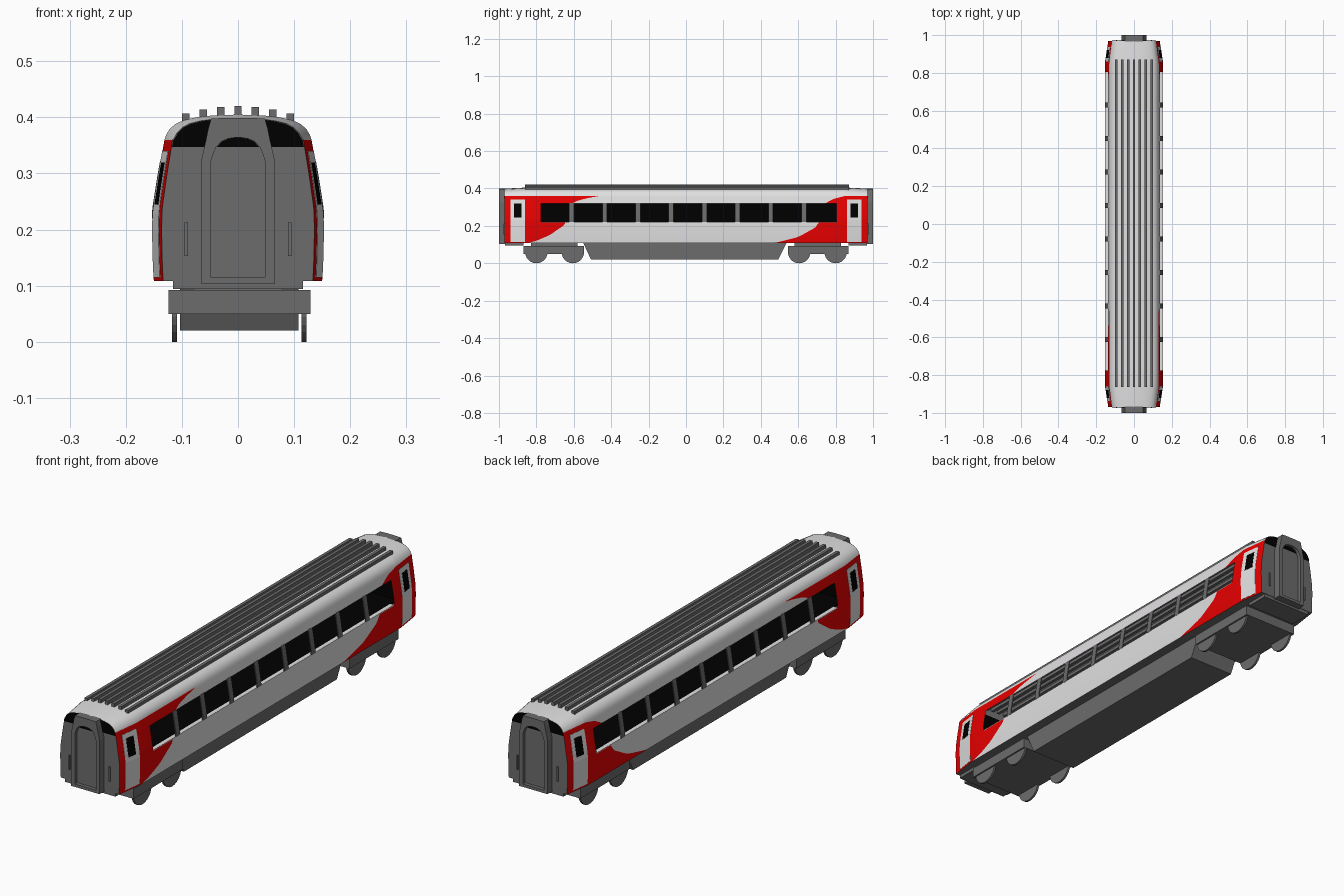
import bpy, bmesh, math

if "Cube" in bpy.data.objects:
    bpy.data.objects.remove(bpy.data.objects["Cube"])

def material(name, c):
    m = bpy.data.materials.new(name)
    m.diffuse_color = (*c, 1)
    m.use_nodes = True
    m.node_tree.nodes["Principled BSDF"].inputs["Base Color"].default_value = m.diffuse_color
    return m

LIGHT = material("light_grey_paint", (0.76, 0.75, 0.76))
RED = material("red_paint", (0.8, 0.0, 0.0))
GREY = material("dark_grey", (0.15, 0.15, 0.15))
BLACK = material("black_glass", (0.0, 0.0, 0.0))

def finish(name, bm, mats, smooth=False):
    bmesh.ops.recalc_face_normals(bm, faces=bm.faces[:])
    me = bpy.data.meshes.new(name)
    bm.to_mesh(me)
    bm.free()
    for m in mats:
        me.materials.append(m)
    ob = bpy.data.objects.new(name, me)
    bpy.context.collection.objects.link(ob)
    if smooth:
        bpy.ops.object.select_all(action='DESELECT')
        ob.select_set(True)
        bpy.context.view_layer.objects.active = ob
        bpy.ops.object.shade_smooth_by_angle(angle=math.radians(30))
    return ob

def prism(name, pts, a, b, mat, axis='y'):
    """Extrude a closed outline: (x,z) along y, or (y,z) along x."""
    bm = bmesh.new()
    put = (lambda p, t: (p[0], t, p[1])) if axis == 'y' else (lambda p, t: (t, p[0], p[1]))
    A = [bm.verts.new(put(p, a)) for p in pts]
    B = [bm.verts.new(put(p, b)) for p in pts]
    bm.faces.new(A)
    bm.faces.new(B)
    for i in range(len(pts)):
        j = (i + 1) % len(pts)
        bm.faces.new((A[i], A[j], B[j], B[i]))
    return finish(name, bm, [mat])

def box(name, x0, x1, y0, y1, z0, z1, mat):
    return prism(name, [(x0, z0), (x1, z0), (x1, z1), (x0, z1)], y0, y1, mat)

def interp(table, t):
    for (t0, v0), (t1, v1) in zip(table, table[1:]):
        if t <= t1:
            return v0 + (v1 - v0) * max(0, t - t0) / (t1 - t0)
    return table[-1][1]

# Body section: half width by height, then roof curve
SIDE = [(.108, .150), (.15, .152), (.20, .153), (.237, .152), (.30, .142), (.36, .131)]
ROOF = [(.128, .369), (.122, .379), (.112, .388), (.097, .395), (.075, .400), (.045, .4035), (0, .405)]
# Livery boundary: y by height at the two ends
FRONT_EDGE = [(.108, -.85), (.12, -.80), (.15, -.73), (.205, -.65), (.25, -.635),
              (.31, -.625), (.335, -.58), (.35, -.52), (.36, -.46)]
BACK_EDGE = [(.108, .47), (.14, .60), (.19, .69), (.225, .715), (.31, .725), (.345, .79), (.36, .85)]
END, TAPER = .97, .855
WIN_Y0, WIN_Y1, WIN_Z0, WIN_Z1 = -.775, .805, .222, .32

def shape(x, y, z):
    """Narrow the section toward each end of the coach."""
    t = max(0, (abs(y) - TAPER) / (END - TAPER))
    return (x * (1 - .11 * t), y, z - (.006 * t if z > .362 else 0))

def steps(a, b, n):
    return [a + (b - a) * i / n for i in range(n)]

heights = steps(.108, WIN_Z0, 12) + steps(WIN_Z0, WIN_Z1, 8) + steps(WIN_Z1, .36, 6) + [.36]
ROWS = len(heights) - 1
half = [(interp(SIDE, z), z) for z in heights] + ROOF
ring = half + [(-x, z) for x, z in half[-2::-1]]

# Hollow body shell: stations follow the livery curves, window strip left open
bm = bmesh.new()
grid = []
for x, z in ring:
    f, b = interp(FRONT_EDGE, z), interp(BACK_EDGE, z)
    ys = [-END, -TAPER, min(WIN_Y0, f - .001), f, b, max(WIN_Y1, b + .001), TAPER, END]
    grid.append([bm.verts.new(shape(x, y, z)) for y in ys])
n = len(ring)
for i in range(n):
    k = (i + 1) % n
    mid = (ring[i][1] + ring[k][1]) / 2
    side = i < ROWS or n - 1 - ROWS <= i < n - 1
    for c in range(7):
        if side and 2 <= c <= 4 and WIN_Z0 < mid < WIN_Z1:
            continue
        f = bm.faces.new((grid[i][c], grid[i][c + 1], grid[k][c + 1], grid[k][c]))
        f.material_index = 2 if i == n - 1 else (1 if side and c != 3 else 0)
for c in (0, 7):
    bm.faces.new([g[c] for g in grid]).material_index = 2
finish("coach_body", bm, [LIGHT, RED, GREY], True)

# Dark interior seen through the windows, with pale sills
box("interior_floor", -.135, .135, -.85, .85, .215, .221, BLACK)
box("interior_partition", -.003, .003, -.85, .85, .221, .345, BLACK)
for s in (1, -1):
    box("window_sill", *sorted((s * .135, s * .1525)), WIN_Y0, WIN_Y1, .216, .2215, LIGHT)
for y in (-.85, .85):
    box("interior_end_wall", -.128, .128, y - .002, y + .002, .215, .355, BLACK)

def side_plate(name, y0, y1, z0, z1, off, mat):
    """Thin plate that follows the body side."""
    for s, tag in ((1, "right"), (-1, "left")):
        bm = bmesh.new()
        cols = []
        for k in range(9):
            z = z0 + (z1 - z0) * k / 8
            row = []
            for y, d in ((y0, off), (y1, off), (y1, -.003), (y0, -.003)):
                p = shape(interp(SIDE, z), y, z)
                row.append(bm.verts.new((s * (p[0] + d), y, z)))
            cols.append(row)
        for a, b in zip(cols, cols[1:]):
            for j in range(4):
                m = (j + 1) % 4
                bm.faces.new((a[j], a[m], b[m], b[j]))
        bm.faces.new(cols[0])
        bm.faces.new(cols[-1])
        finish(name + "_" + tag, bm, [mat])

# Window pillars
for i in range(8):
    y = -.612 + i * .1775
    side_plate("window_pillar_%d" % i, y - .013, y + .013, .22, .322, .001, GREY)

# Doors at each end
for e, end in ((-1, "front"), (1, "back")):
    def span(a, b):
        return sorted((e * a, e * b))
    side_plate(end + "_door", *span(.86, .938), .115, .34, .001, LIGHT)
    side_plate(end + "_door_window", *span(.88, .92), .245, .32, .0018, BLACK)

    # End corner glazing, following the roof line beside the gangway
    top = [shape(x, END, z) for x, z in half if z > .347 and x > .05]
    top = [(p[0], p[2]) for p in top]
    for s in (1, -1):
        pts = [(s * .055, .347), (s * top[0][0], .347)] + [(s * x * .99, z - .001) for x, z in top]
        pts += [(s * .045, .396)]
        prism(end + "_end_window", pts, e * .965, e * .972, BLACK)
        # Handrail
        box(end + "_handrail", s * .092 - .003, s * .092 + .003, *span(.968, .975), .153, .213, GREY)

    # Gangway frame with arched recess
    out = [(.065, .103), (.065, .325), (.061, .343), (.057, .36), (.053, .38), (.048, .398), (.02, .399)]
    inn = [(.048, .115), (.048, .322), (.045, .333), (.039, .347), (.030, .357), (.018, .362), (.006, .364)]
    out += [(-x, z) for x, z in out[::-1]]
    inn += [(-x, z) for x, z in inn[::-1]]
    bm = bmesh.new()
    loops = [[bm.verts.new((x, e * y, z)) for x, z in pts]
             for pts, y in ((out, .965), (out, 1.0), (inn, 1.0), (inn, .985))]
    for a, b in zip(loops, loops[1:]):
        for i in range(len(out)):
            k = (i + 1) % len(out)
            bm.faces.new((a[i], a[k], b[k], b[i]))
    bm.faces.new(loops[3])
    bm.faces.new(loops[0])
    finish(end + "_gangway", bm, [GREY])
    arch = [(x * .97, z) for x, z in inn if z >= .346]
    prism(end + "_gangway_window", arch, e * .984, e * .987, BLACK)

    # End underframe
    box(end + "_underframe", -.116, .116, *span(.87, .968), .094, .11, GREY)

    # Bogie, pivot and wheels
    box(end + "_bogie", -.124, .129, *span(.545, .868), .05, .092, GREY)
    box(end + "_bogie_pivot", -.08, .08, *span(.58, .83), .088, .11, GREY)
    for y in (.605, .80):
        for x in (-.113, .118):
            disc = [(e * y + .06 * math.cos(a), .06 + .06 * math.sin(a) * (1 if math.sin(a) < 0 else .5))
                    for a in [math.tau * i / 24 for i in range(24)]]
            prism(end + "_wheel", disc, x - .0045, x + .0045, GREY, 'x')

# Equipment skirt under the floor
prism("underfloor_skirt", [(-.55, .11), (-.508, .02), (.493, .02), (.538, .11)], -.103, .108, GREY, 'x')

# Roof ribs
for i in range(-3, 4):
    x = i * .031
    base = .405 - 1.55 * x * x
    box("roof_rib", x - .0065, x + .0065, -.862, .872, base - .012, base + .015, GREY)
